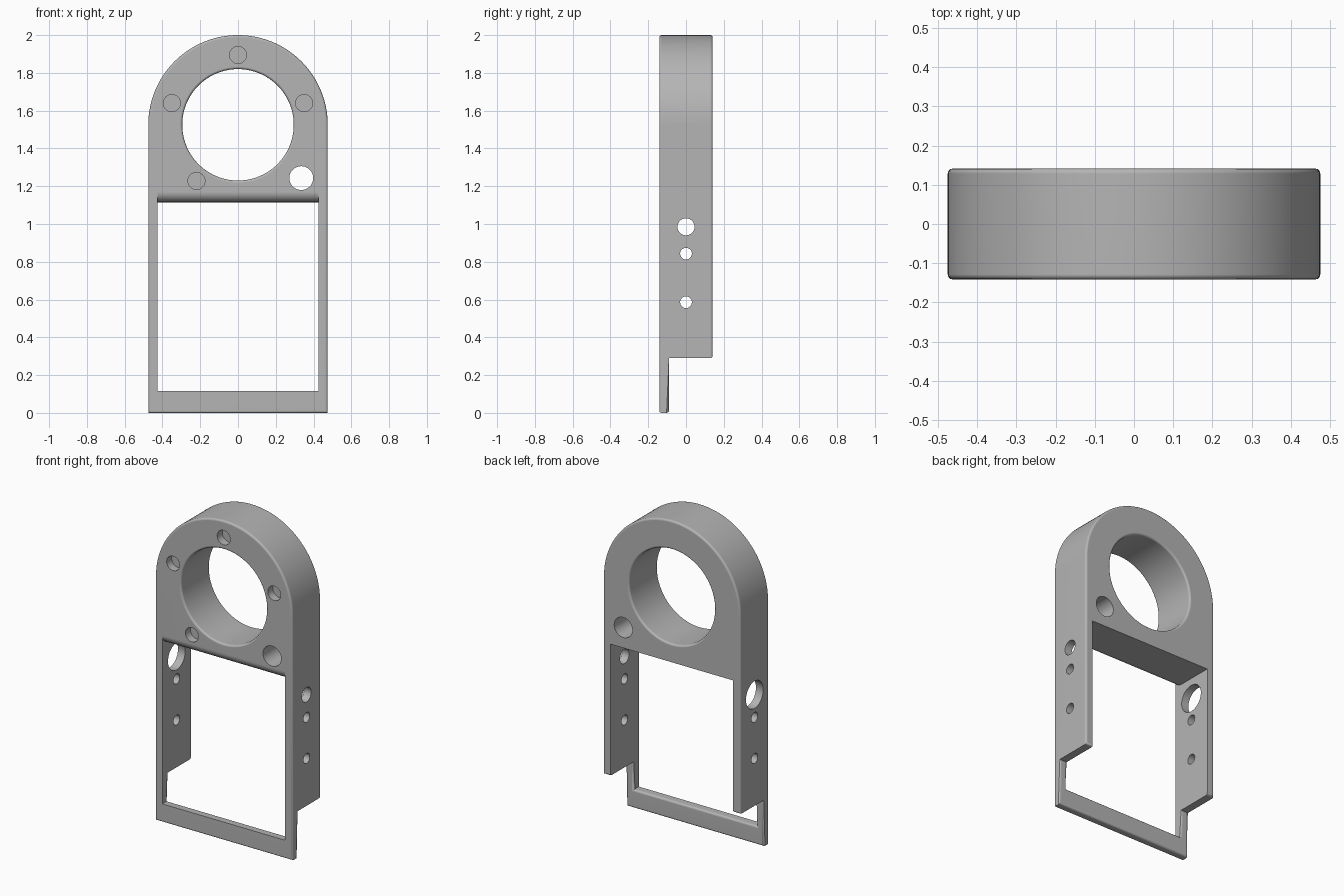
import bpy, bmesh
from math import pi, cos, sin
from mathutils import Matrix

cube = bpy.data.objects.get("Cube")
if cube:
    bpy.data.objects.remove(cube)

DEPTH, WIDTH, WALL = 0.1415, 0.475, 0.425   # half depth, half width, inner half width
CENTRE, LIP, STEP = 1.525, -0.09, 0.29      # ring height, thin frame back, step height
SILL, HEAD, ROUND = 0.115, 1.115, 0.055     # opening bottom and top, front rounding

grey = bpy.data.materials.new("plain_grey")
grey.use_nodes = True
colour = (0.46, 0.46, 0.46, 1)
grey.diffuse_color = colour
grey.node_tree.nodes["Principled BSDF"].inputs["Base Color"].default_value = colour


def prism(name, points, vector):
    """Extrude a closed polygon along a vector."""
    bm = bmesh.new()
    face = bm.faces.new([bm.verts.new(p) for p in points])
    extruded = bmesh.ops.extrude_face_region(bm, geom=[face])["geom"]
    verts = [v for v in extruded if isinstance(v, bmesh.types.BMVert)]
    bmesh.ops.translate(bm, verts=verts, vec=vector)
    bmesh.ops.recalc_face_normals(bm, faces=bm.faces)
    mesh = bpy.data.meshes.new(name)
    bm.to_mesh(mesh)
    bm.free()
    obj = bpy.data.objects.new(name, mesh)
    bpy.context.collection.objects.link(obj)
    mesh.materials.append(grey)
    return obj


def drill(name, x, y, z, radius, length, axis, sides=48):
    """Cylinder cutter centred on a point, along the x or y axis."""
    ring = [(radius * cos(2 * pi * i / sides), radius * sin(2 * pi * i / sides)) for i in range(sides)]
    if axis == "y":
        return prism(name, [(x + a, y - length / 2, z + b) for a, b in ring], (0, length, 0))
    return prism(name, [(x - length / 2, y + a, z + b) for a, b in ring], (length, 0, 0))


def cut(obj, cutters):
    """Subtract the cutters and bake the result."""
    for cutter in cutters:
        mod = obj.modifiers.new("cut", "BOOLEAN")
        mod.operation, mod.solver, mod.object = "DIFFERENCE", "EXACT", cutter
    bpy.context.view_layer.update()
    graph = bpy.context.evaluated_depsgraph_get()
    mesh = bpy.data.meshes.new_from_object(obj.evaluated_get(graph))
    obj.modifiers.clear()
    obj.data = mesh
    for cutter in cutters:
        bpy.data.objects.remove(cutter)


# Arched body
arch = [(WIDTH * cos(pi * i / 64), -DEPTH, CENTRE + WIDTH * sin(pi * i / 64)) for i in range(65)]
body = prism("arched_bracket", [(WIDTH, -DEPTH, 0)] + arch + [(-WIDTH, -DEPTH, 0)], (0, 2 * DEPTH, 0))

# Opening with a rounded front top edge, the rear step and the large ring hole
curve = [(-WALL, -DEPTH + ROUND * (1 - sin(pi * i / 20)), HEAD + ROUND * (1 - cos(pi * i / 20)))
         for i in range(11)]
opening = prism("opening_cutter",
                [(-WALL, -1, SILL), (-WALL, 1, SILL), (-WALL, 1, HEAD)] + curve
                + [(-WALL, -1, HEAD + ROUND)], (2 * WALL, 0, 0))
step = prism("step_cutter", [(-1, LIP, -1), (-1, 1, -1), (-1, 1, STEP), (-1, LIP, STEP)], (2, 0, 0))
cut(body, [opening, step, drill("ring_cutter", 0, 0, CENTRE, 0.295, 1, "y", 96)])

# Soften the outline, the ring rims and the edges of the thin lower frame
bm = bmesh.new()
bm.from_mesh(body.data)
bmesh.ops.remove_doubles(bm, verts=bm.verts, dist=0.0001)


def softened(edge):
    if len(edge.link_faces) != 2 or edge.calc_face_angle(0) < 0.6 or not edge.is_convex and \
            edge.verts[0].co.z < HEAD:
        return False
    a, b = (v.co for v in edge.verts)
    middle = (a + b) / 2
    flat = abs(a.y - b.y) < 0.001
    in_opening = abs(middle.x) < WALL + 0.01 and SILL - 0.01 < middle.z < HEAD + ROUND + 0.01
    if not flat:
        return False
    if abs(middle.y - LIP) < 0.001:
        return middle.z < STEP - 0.001
    return abs(abs(middle.y) - DEPTH) < 0.001 and not in_opening


bmesh.ops.bevel(bm, geom=[e for e in bm.edges if softened(e)], offset=0.013,
                offset_type="OFFSET", segments=3, profile=0.5, affect="EDGES", clamp_overlap=False)
bm.to_mesh(body.data)
bm.free()

# Front pockets, corner through hole and side wall holes
holes = [drill("pocket_cutter", x, -DEPTH, z, 0.045, 0.1, "y")
         for x, z in ((0, 1.895), (-0.35, 1.64), (0.35, 1.64), (-0.22, 1.228))]
holes.append(drill("corner_cutter", 0.335, 0, 1.243, 0.063, 1, "y"))
for side, top_radius in ((1, 0.045), (-1, 0.085)):
    for z, radius in ((0.985, top_radius), (0.843, 0.031), (0.586, 0.031)):
        holes.append(drill("side_cutter", side * 0.45, 0, z, radius, 0.2, "x"))
cut(body, holes)

# Smooth shading with crisp edges
bpy.ops.object.select_all(action="DESELECT")
body.select_set(True)
bpy.context.view_layer.objects.active = body
bpy.ops.object.shade_smooth_by_angle(angle=0.6)
weighted = body.modifiers.new("even_normals", "WEIGHTED_NORMAL")
weighted.keep_sharp = True
